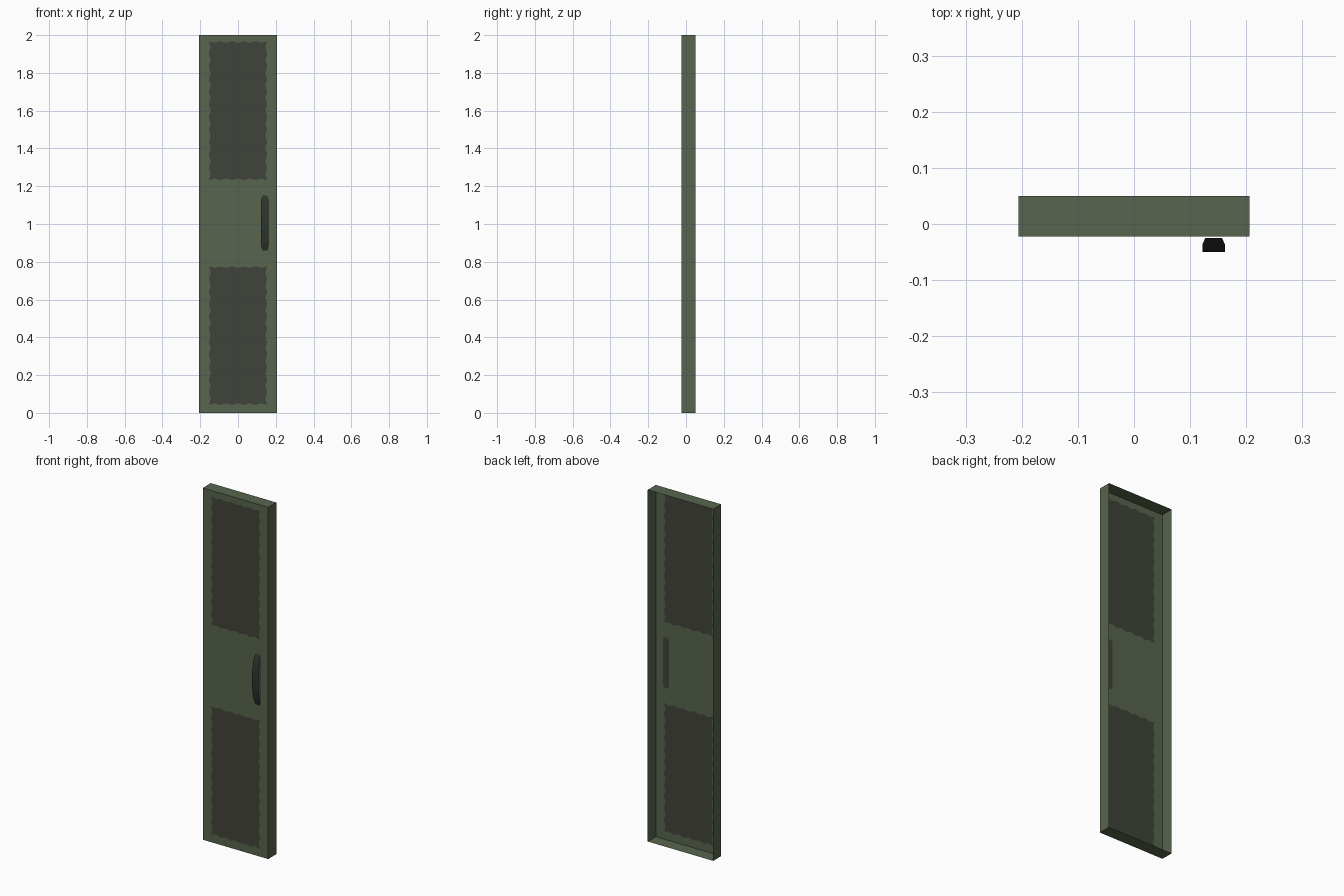
import bpy, bmesh, math

if "Cube" in bpy.data.objects:
    bpy.data.objects.remove(bpy.data.objects["Cube"])

W, H = 0.206, 2.0
FRONT, BACK = -0.0225, 0.0495


def material(name, rgb):
    m = bpy.data.materials.new(name)
    m.diffuse_color = (*rgb, 1.0)
    m.use_nodes = True
    m.node_tree.nodes["Principled BSDF"].inputs["Base Color"].default_value = m.diffuse_color
    return m


green = material("olive green paint", (0.098, 0.130, 0.077))
mesh_dark = material("dark vent mesh", (0.051, 0.056, 0.041))
handle_dark = material("dark handle", (0.030, 0.034, 0.027))


def finish(bm, name, mats):
    me = bpy.data.meshes.new(name)
    bm.to_mesh(me)
    bm.free()
    for m in mats:
        me.materials.append(m)
    ob = bpy.data.objects.new(name, me)
    bpy.context.collection.objects.link(ob)
    return ob


def scalloped(x0, x1, z0, z1, nx, nz, depth):
    """Rectangle outline whose sides have small rounded notches."""
    corners = [(x0, z0), (x1, z0), (x1, z1), (x0, z1)]
    pts = []
    for i in range(4):
        (ax, az), (bx, bz) = corners[i], corners[(i + 1) % 4]
        n = (nx, nz)[i % 2]
        length = math.hypot(bx - ax, bz - az)
        inx, inz = -(bz - az) / length, (bx - ax) / length
        for k in range(n * 4):
            t = k / (n * 4)
            d = depth * (0.5 - 0.5 * math.cos(2 * math.pi * n * t))
            pts.append((ax + (bx - ax) * t + inx * d, az + (bz - az) * t + inz * d))
    return pts


def capsule(cx, r, z0, z1, n=6):
    """Upright rounded-end outline."""
    pts = []
    for cz, start in ((z1 - r, 0), (z0 + r, math.pi)):
        for k in range(n + 1):
            a = start + math.pi * k / n
            pts.append((cx + r * math.cos(a), cz + r * math.sin(a)))
    return pts


# Door: thin sheet front with cut-in dark panels, and folded sides open at the back
bm = bmesh.new()


def loop(pts):
    vs = [bm.verts.new((x, FRONT, z)) for x, z in pts]
    es = [bm.edges.new((vs[i], vs[(i + 1) % len(vs)])) for i in range(len(vs))]
    return vs, es


rim, edges = loop([(-W, 0), (W, 0), (W, H), (-W, H)])
panels = []
for outline in (scalloped(-0.154, 0.154, 1.232, 1.968, 5, 11, 0.009),
                scalloped(-0.154, 0.154, 0.042, 0.776, 5, 11, 0.009),
                capsule(0.142, 0.02, 0.86, 1.15)):
    vs, es = loop(outline)
    panels.append(vs)
    edges = edges + es
bmesh.ops.triangle_fill(bm, edges=edges, use_beauty=True, normal=(0, -1, 0))
for vs in panels:
    if not any(set(f.verts) == set(vs) for f in bm.faces):
        bm.faces.new(vs).material_index = 1
back = [bm.verts.new((v.co.x, BACK, v.co.z)) for v in rim]
for i in range(4):
    j = (i + 1) % 4
    bm.faces.new((rim[i], back[i], back[j], rim[j]))
# point every face outward
bm.normal_update()
for f in bm.faces:
    c = f.calc_center_median()
    if abs(f.normal.y) > 0.5:
        inward = f.normal.y > 0
    else:
        inward = f.normal.x * c.x + f.normal.z * (c.z - 1) < 0
    if inward:
        f.normal_flip()
finish(bm, "locker_door", [green, mesh_dark])

# Handle: bowed flat strip
bm = bmesh.new()
rows = []
N = 8
for k in range(N + 1):
    t = k / N
    z = 0.86 + 0.29 * t
    y = -0.025 - 0.0245 * math.sin(math.pi * t) ** 0.8
    hw = 0.015 if k in (0, N) else 0.02
    rows.append([bm.verts.new((0.142 + s * hw, y, z)) for s in (-1, 1)])
for a, b in zip(rows, rows[1:]):
    bm.faces.new((a[0], a[1], b[1], b[0]))
finish(bm, "handle", [handle_dark])
